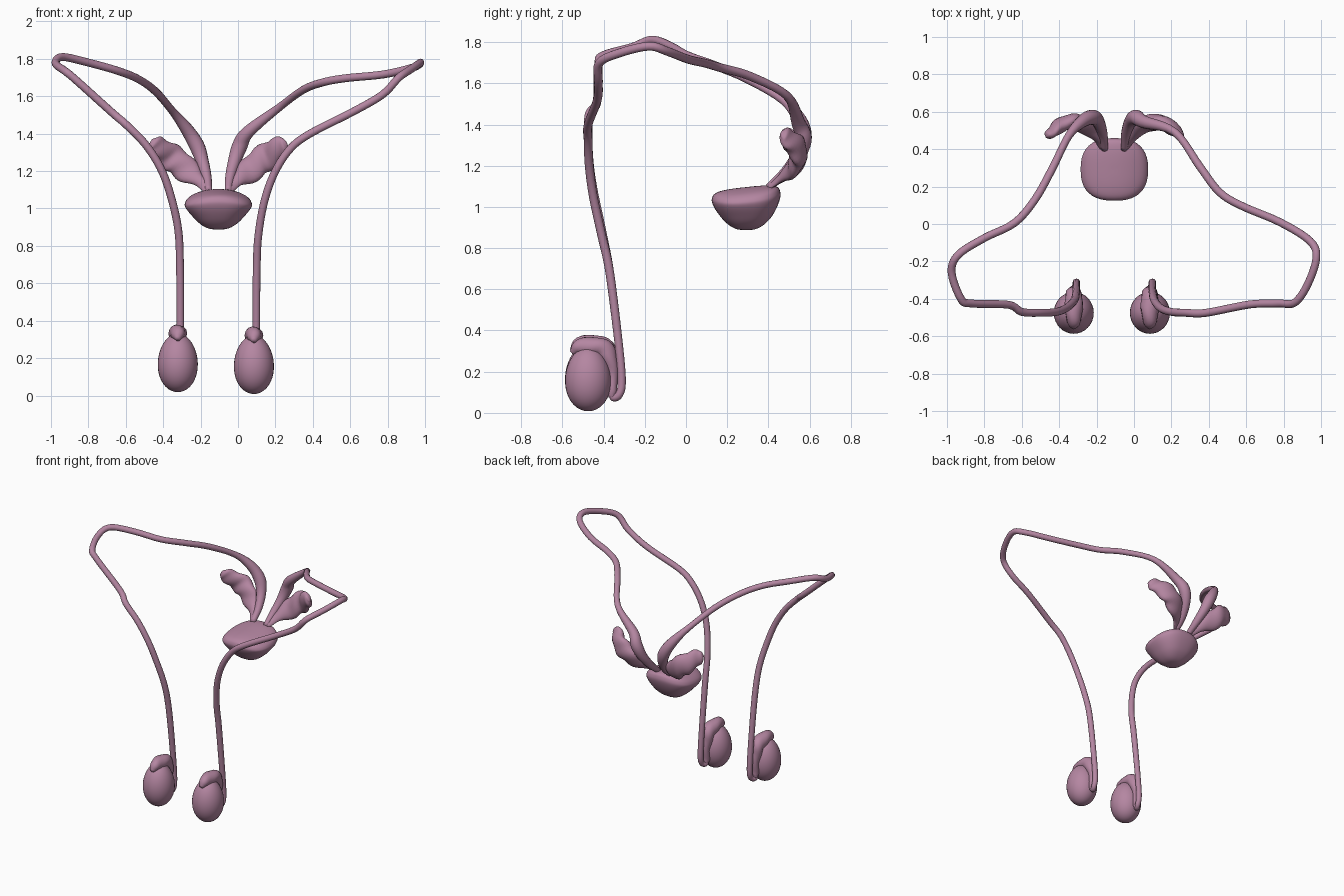
import bpy, bmesh, math
from mathutils import Vector, Quaternion

if "Cube" in bpy.data.objects:
    bpy.data.objects.remove(bpy.data.objects["Cube"])

mat = bpy.data.materials.new("mauve_tissue")
mat.diffuse_color = (0.46, 0.24, 0.36, 1)
mat.use_nodes = True
mat.node_tree.nodes["Principled BSDF"].inputs["Base Color"].default_value = mat.diffuse_color


def finish(name, bm):
    bmesh.ops.recalc_face_normals(bm, faces=bm.faces)
    me = bpy.data.meshes.new(name)
    bm.to_mesh(me)
    bm.free()
    for p in me.polygons:
        p.use_smooth = True
    me.materials.append(mat)
    ob = bpy.data.objects.new(name, me)
    bpy.context.collection.objects.link(ob)
    return ob


def skin(name, rings):
    """Bridge a list of equal rings and close both ends."""
    bm = bmesh.new()
    loops = [[bm.verts.new(p) for p in r] for r in rings]
    n = len(loops[0])
    for a, b in zip(loops, loops[1:]):
        for i in range(n):
            j = (i + 1) % n
            bm.faces.new((a[i], a[j], b[j], b[i]))
    bm.faces.new(loops[0])
    bm.faces.new(loops[-1])
    return finish(name, bm)


def spline(pts, steps):
    """Catmull-Rom through (x, y, z, radius) points."""
    v = [Vector(p) for p in pts]
    v = [v[0] * 2 - v[1]] + v + [v[-1] * 2 - v[-2]]
    out = []
    for i in range(1, len(v) - 2):
        a, b, c, d = v[i - 1:i + 3]
        for s in range(steps):
            t = s / steps
            out.append(0.5 * (2 * b + (c - a) * t + (2 * a - 5 * b + 4 * c - d) * t * t
                              + (3 * b - a - 3 * c + d) * t ** 3))
    return out + [v[-2]]


def sweep(name, pts, flat=1.0, lobes=0.0, sides=14, steps=5):
    path = spline(pts, steps)
    pos = [p.to_3d() for p in path]
    rings, last, side = [], None, None
    for k, p in enumerate(path):
        t = (pos[min(k + 1, len(pos) - 1)] - pos[max(k - 1, 0)]).normalized()
        if last is None:
            side = t.cross(Vector((0, 1, 0))).cross(t) if abs(t.y) > 0.95 else t.cross(Vector((0, 1, 0)))
            if side.length < 1e-4:
                side = Vector((1, 0, 0))
        else:
            side = last.rotation_difference(t) @ side
        side = (side - t * side.dot(t)).normalized()
        last = t
        up = t.cross(side)
        ring = []
        for i in range(sides):
            a = math.tau * i / sides
            r = p[3] * (1 + lobes * math.sin(k * 0.75 + 2 * a))
            ring.append(pos[k] + side * (r * math.cos(a)) + up * (r * flat * math.sin(a)))
        rings.append(ring)
    return skin(name, rings)


# Paired ducts: tail loop, long climb, outer bend, return behind the gland
left = [(-.31, -.37, .68), (-.32, -.41, .89), (-.363, -.45, 1.08), (-.416, -.47, 1.22),
        (-.497, -.475, 1.345), (-.60, -.47, 1.45), (-.67, -.432, 1.51), (-.87, -.425, 1.69),
        (-.925, -.40, 1.735), (-.975, -.26, 1.775), (-.94, -.165, 1.81), (-.80, -.075, 1.78),
        (-.64, .005, 1.735), (-.53, .13, 1.69), (-.44, .29, 1.625), (-.35, .47, 1.52)]
right = [(.10, -.37, .68), (.11, -.41, .865), (.144, -.45, 1.05), (.20, -.47, 1.20),
         (.28, -.475, 1.32), (.385, -.475, 1.40), (.62, -.43, 1.52), (.774, -.425, 1.61),
         (.86, -.42, 1.70), (.93, -.32, 1.748), (.975, -.18, 1.78), (.94, -.09, 1.755),
         (.78, .01, 1.717), (.58, .095, 1.697), (.457, .17, 1.675), (.35, .31, 1.635), (.22, .49, 1.54)]
MID = -.105

for label, s, cx, vx, cz, run in (("left", -1, -.322, -.308, .175, left),
                                  ("right", 1, .085, .098, .165, right)):
    # Egg-shaped gland, slightly fuller below
    bm = bmesh.new()
    bmesh.ops.create_uvsphere(bm, u_segments=32, v_segments=20, radius=1)
    for v in bm.verts:
        f = 1 - .06 * v.co.z
        v.co = Vector((cx + v.co.x * .107 * f, -.475 + v.co.y * .112 * f, cz + v.co.z * .157))
    finish(label + "_testis", bm)

    # Cap over the gland that tapers down its back
    dz = cz - .17
    cap = [(-.555, .295, .012), (-.52, .322, .038), (-.45, .328, .047), (-.39, .305, .047),
           (-.365, .24, .036), (-.355, .17, .025), (-.36, .105, .024), (-.352, .08, .016)]
    sweep(label + "_epididymis", [(cx, y, z + dz, r) for y, z, r in cap], lobes=.06)

    tail = [(cx, -.362, .11, .018), (cx, -.352, .075, .019), (vx, -.325, .088, .019),
            (vx, -.312, .15, .02), (vx, -.325, .32, .02)]
    amp = [(.16, .545, 1.41, .034), (.115, .57, 1.335, .041), (.085, .545, 1.25, .034),
           (.062, .48, 1.165, .026), (.052, .40, 1.095, .018)]
    if label == "left":
        amp[0] = (.17, .55, 1.425, .034)
    sweep(label + "_duct", tail + [p + (.021,) for p in run]
          + [(MID + s * x, y, z, r) for x, y, z, r in amp])

    # Flattened, lobed leaf-like vesicle
    leaf = [(.06, .40, 1.095, .016), (.095, .46, 1.14, .03), (.155, .52, 1.19, .062),
            (.215, .545, 1.245, .074), (.27, .54, 1.285, .07), (.32, .50, 1.325, .058),
            (.35, .475, 1.345, .04), (.362, .465, 1.352, .012)]
    sweep(label + "_seminal_vesicle", [(MID + s * x, y, z, r) for x, y, z, r in leaf],
          flat=.55, lobes=.1, sides=20)

# Bowl-shaped central gland with a rounded-square plan and flattened top
profile = [(.02, .887), (.25, .891), (.45, .906), (.65, .934), (.82, .97), (.94, 1.005),
           (1, 1.035), (.985, 1.055), (.93, 1.07), (.8, 1.08), (.55, 1.086), (.25, 1.088), (.02, 1.088)]
rings = []
for r, z, _ in spline([(r, z, 0) for r, z in profile], 3):
    ring = []
    for i in range(40):
        a = math.tau * i / 40
        c, d = math.cos(a), math.sin(a)
        x = r * math.copysign(abs(c) ** .8, c)
        y = r * math.copysign(abs(d) ** .8, d)
        top = max(0, min(1, (z - .95) / .12))
        ring.append((MID + .18 * x, .292 + .167 * y, z + top * (.018 * y - .035 * x * x + .008)))
    rings.append(ring)
skin("prostate", rings)
